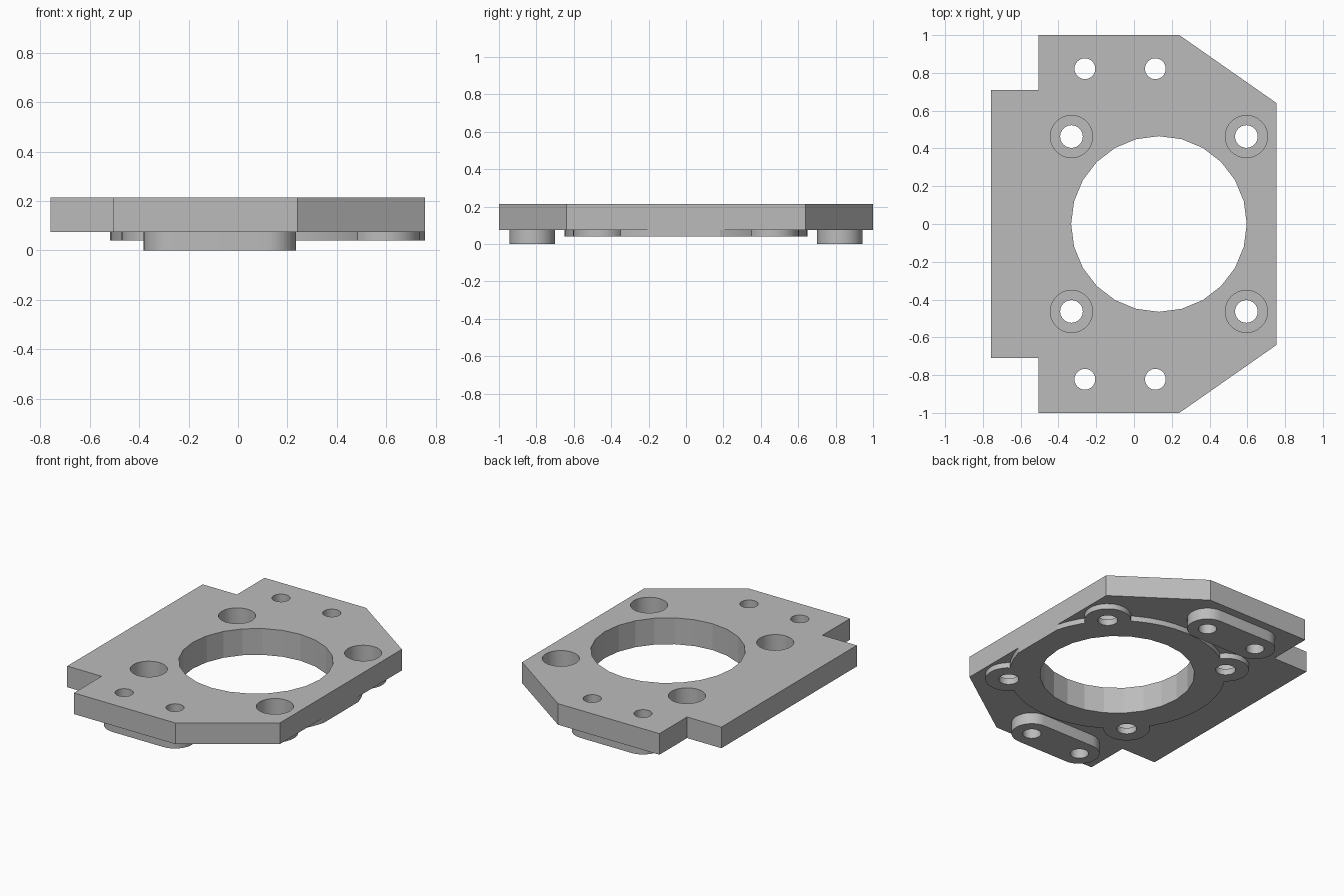
import bpy, bmesh, math

if "Cube" in bpy.data.objects:
    bpy.data.objects.remove(bpy.data.objects["Cube"], do_unlink=True)

GREY = (0.5, 0.5, 0.5, 1)
mat = bpy.data.materials.new("machined grey")
mat.use_nodes = True
mat.diffuse_color = GREY
mat.node_tree.nodes["Principled BSDF"].inputs["Base Color"].default_value = GREY

TOP, BASE, FLANGE, FOOT = 0.215, 0.075, 0.04, 0.0
CX, BORE, BOLT = 0.132, 0.465, 0.463
PIN_X, PIN_Y = (-0.26, 0.113), 0.822


def arc(x, y, r, n, start=0, sweep=360):
    """Points along an arc; a full circle leaves out the repeated end point."""
    steps = n if sweep == 360 else n - 1
    angles = [math.radians(start + sweep * i / steps) for i in range(n)]
    return [(x + r * math.cos(a), y + r * math.sin(a)) for a in angles]


def prism(name, outline, z0, z1):
    """Extrude a counter-clockwise outline from z0 to z1."""
    bm = bmesh.new()
    face = bm.faces.new([bm.verts.new((x, y, z0)) for x, y in outline])
    new = bmesh.ops.extrude_face_region(bm, geom=[face])["geom"]
    bmesh.ops.translate(bm, vec=(0, 0, z1 - z0),
                        verts=[v for v in new if isinstance(v, bmesh.types.BMVert)])
    bmesh.ops.recalc_face_normals(bm, faces=bm.faces)
    mesh = bpy.data.meshes.new(name)
    bm.to_mesh(mesh)
    bm.free()
    mesh.materials.append(mat)
    ob = bpy.data.objects.new(name, mesh)
    bpy.context.collection.objects.link(ob)
    return ob


def combine(target, tool, operation):
    """Apply a boolean and discard the tool."""
    mod = target.modifiers.new(operation, 'BOOLEAN')
    mod.operation, mod.solver, mod.object = operation, 'EXACT', tool
    bpy.context.view_layer.update()
    graph = bpy.context.evaluated_depsgraph_get()
    mesh = bpy.data.meshes.new_from_object(target.evaluated_get(graph))
    target.modifiers.clear()
    target.data = mesh
    mesh.name = target.name
    bpy.data.objects.remove(tool, do_unlink=True)


def drill(target, x, y, r, n=32, z0=-0.1, z1=0.4):
    combine(target, prism("cutter", arc(x, y, r, n), z0, z1), 'DIFFERENCE')


bolts = [(CX + sx * BOLT, sy * BOLT) for sx in (-1, 1) for sy in (-1, 1)]
pins = [(x, sy * PIN_Y) for x in PIN_X for sy in (-1, 1)]

# Main plate with notched left corners and chamfered right corners
half = [(-0.757, -0.71), (-0.505, -0.71), (-0.505, -1), (0.24, -1), (0.755, -0.64)]
plate = prism("plate", half + [(x, -y) for x, y in reversed(half)], BASE, TOP)
drill(plate, CX, 0, BORE, 24)
for x, y in bolts:
    drill(plate, x, y, 0.112, z0=BASE + 0.005)
    drill(plate, x, y, 0.06)
for x, y in pins:
    drill(plate, x, y, 0.055)

# Raised ring with four bolt lobes, trimmed flush with the plate edge
flange = prism("flange", arc(CX, 0, 0.65, 48), FLANGE, BASE)
for x, y in bolts:
    combine(flange, prism("lobe", arc(x, y, 0.14, 32), FLANGE, BASE), 'UNION')
trim = [(0.755, -1), (1, -1), (1, 1), (0.755, 1)]
combine(flange, prism("cutter", trim, -0.1, 0.4), 'DIFFERENCE')
drill(flange, CX, 0, BORE, 24)
for x, y in bolts:
    drill(flange, x, y, 0.06)

# Rounded feet under the front and back edges
for side, name in ((-1, "front_foot"), (1, "back_foot")):
    y, r = side * PIN_Y, 0.122
    slot = arc(PIN_X[1], y, r, 17, -90, 180) + arc(PIN_X[0], y, r, 17, 90, 180)
    foot = prism(name, slot, FOOT, BASE)
    for x in PIN_X:
        drill(foot, x, y, 0.055)

# Smooth the round walls while keeping edges and bore facets sharp
for ob in bpy.context.view_layer.objects:
    ob.select_set(ob.type == 'MESH' and ob.data.materials[:1] == [mat])
bpy.context.view_layer.objects.active = plate
bpy.ops.object.shade_smooth_by_angle(angle=math.radians(13))
